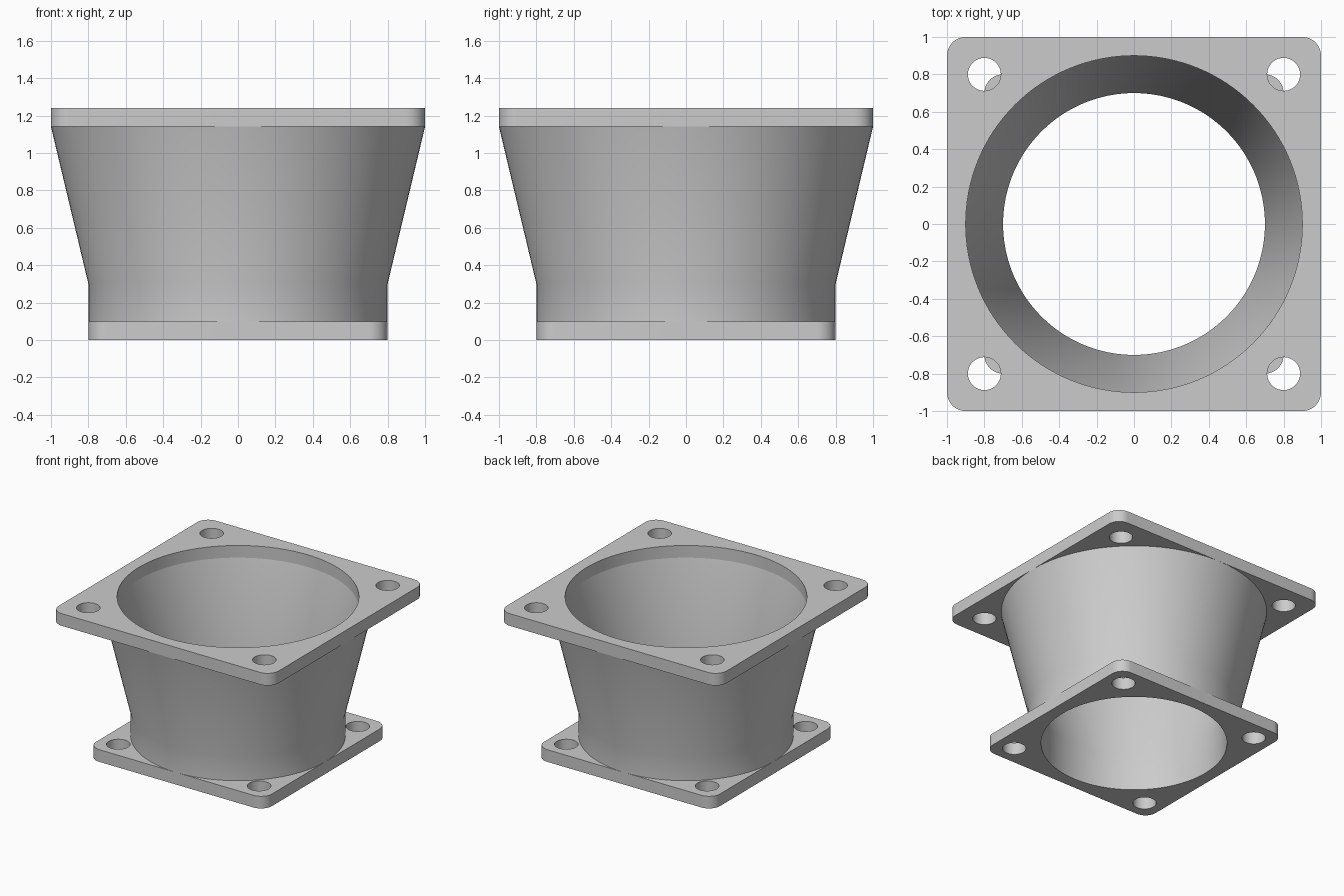
import bpy
import bmesh
import math
from mathutils import Matrix, Vector

default_cube = bpy.data.objects.get("Cube")
if default_cube:
    bpy.data.objects.remove(default_cube, do_unlink=True)

SEGMENTS = 128
PLATE = 0.1          # flange thickness
HEIGHT = 1.24
BOLT_RADIUS = 0.088

grey = bpy.data.materials.new("plain grey")
grey.use_nodes = True
colour = (0.6, 0.6, 0.6, 1)
grey.diffuse_color = colour
grey.node_tree.nodes["Principled BSDF"].inputs["Base Color"].default_value = colour


def add_object(name, bm):
    mesh = bpy.data.meshes.new(name)
    bm.to_mesh(mesh)
    bm.free()
    mesh.materials.append(grey)
    obj = bpy.data.objects.new(name, mesh)
    bpy.context.collection.objects.link(obj)
    return obj


def activate(obj):
    bpy.ops.object.select_all(action="DESELECT")
    obj.select_set(True)
    bpy.context.view_layer.objects.active = obj


def smooth(obj):
    activate(obj)
    bpy.ops.object.shade_smooth_by_angle(angle=math.radians(30))


def add_cylinder(bm, x, y, z, radius, segments):
    bmesh.ops.create_cone(bm, cap_ends=True, segments=segments, radius1=radius,
                          radius2=radius, depth=PLATE * 3,
                          matrix=Matrix.Translation((x, y, z)))


def flange(name, half, bottom, bore, bolt):
    """Square plate with rounded corners, a central bore and four bolt holes."""
    z = bottom + PLATE / 2
    bm = bmesh.new()
    bmesh.ops.create_cube(bm, size=1, matrix=Matrix.Translation((0, 0, z))
                          @ Matrix.Diagonal((2 * half, 2 * half, PLATE, 1)))
    corners = [e for e in bm.edges
               if abs(e.verts[0].co.z - e.verts[1].co.z) > PLATE / 2]
    bmesh.ops.bevel(bm, geom=corners, offset=0.1, segments=12,
                    profile=0.5, affect="EDGES")
    plate = add_object(name, bm)

    cut = bmesh.new()
    add_cylinder(cut, 0, 0, z, bore, SEGMENTS)
    for sx in (-1, 1):
        for sy in (-1, 1):
            add_cylinder(cut, sx * bolt, sy * bolt, z, BOLT_RADIUS, 48)
    cutter = add_object(name + "_cutter", cut)
    cutter.hide_render = True

    mod = plate.modifiers.new("holes", "BOOLEAN")
    mod.operation = "DIFFERENCE"
    mod.solver = "EXACT"
    mod.object = cutter
    activate(plate)
    bpy.ops.object.modifier_apply(modifier=mod.name)
    bpy.data.objects.remove(cutter, do_unlink=True)
    smooth(plate)


def wall(name, profile, inward):
    """Revolve a (radius, height) profile into an open wall."""
    bm = bmesh.new()
    verts = [bm.verts.new((r, 0, z)) for r, z in profile]
    edges = [bm.edges.new(pair) for pair in zip(verts, verts[1:])]
    bmesh.ops.spin(bm, geom=verts + edges, cent=(0, 0, 0), axis=(0, 0, 1),
                   angle=math.tau, steps=SEGMENTS)
    bmesh.ops.remove_doubles(bm, verts=bm.verts, dist=0.0001)
    for face in bm.faces:
        face.normal_update()
        centre = face.calc_center_median()
        outward = face.normal.dot(Vector((centre.x, centre.y, 0))) > 0
        if outward == inward:
            face.normal_flip()
    smooth(add_object(name, bm))


# Mounting flanges
flange("bottom_flange", 0.8, 0, 0.7, 0.64)
flange("top_flange", 1.0, HEIGHT - PLATE, 0.9, 0.8)

# Duct walls: straight collar, then a flare up to the top flange
wall("duct_outer_wall", [(0.8, PLATE), (0.8, 0.3), (1.0, HEIGHT - PLATE)], False)
wall("duct_inner_wall", [(0.7, PLATE), (0.7, 0.3), (0.9, HEIGHT - PLATE)], True)
